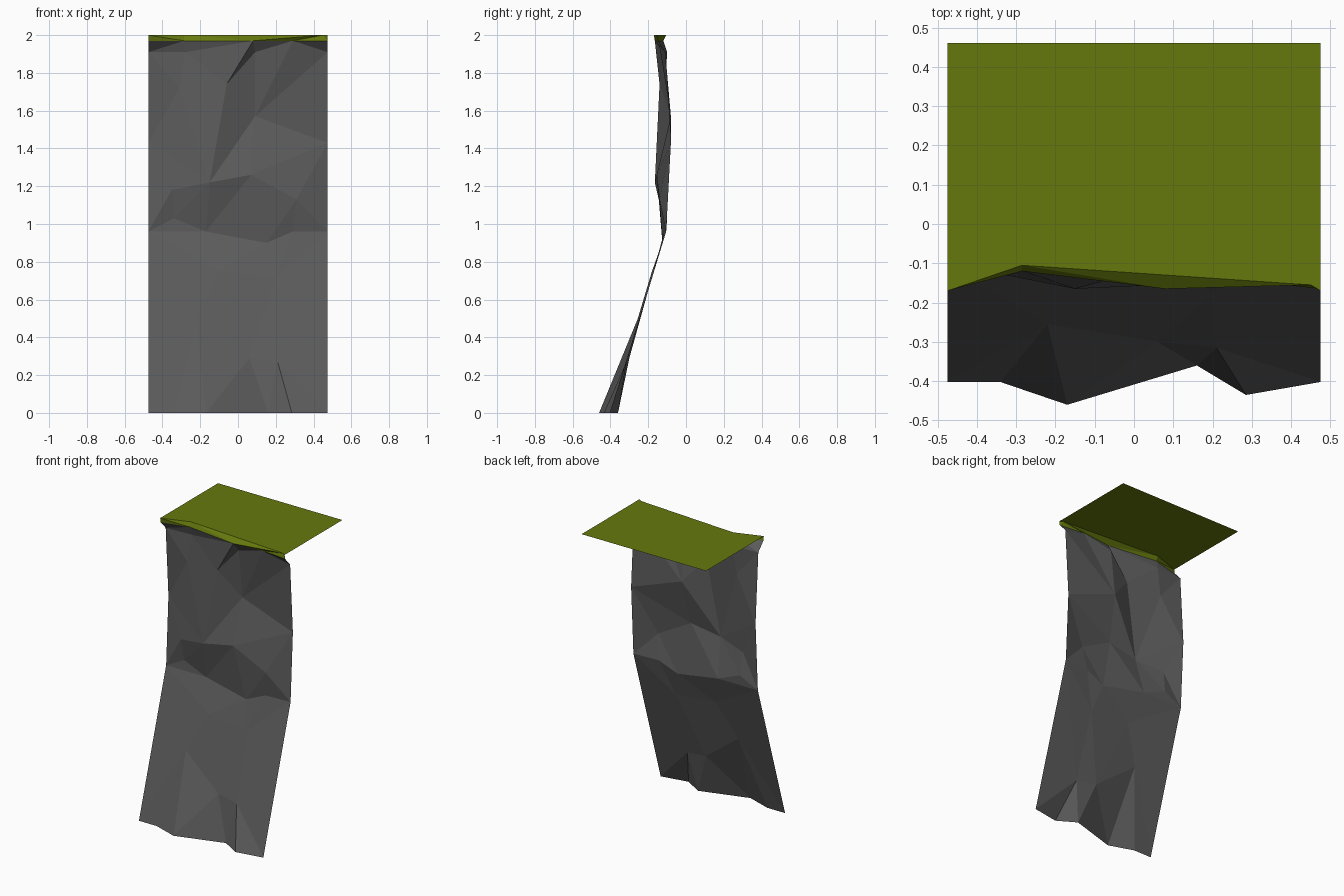
import bpy
from mathutils import Vector
from mathutils.geometry import delaunay_2d_cdt

if "Cube" in bpy.data.objects:
    bpy.data.objects.remove(bpy.data.objects["Cube"])


def material(name, rgb):
    m = bpy.data.materials.new(name)
    m.diffuse_color = (*rgb, 1)
    m.use_nodes = True
    m.node_tree.nodes["Principled BSDF"].inputs["Base Color"].default_value = m.diffuse_color
    return m


def build(name, verts, faces, mat):
    me = bpy.data.meshes.new(name)
    me.from_pydata(verts, [], faces)
    me.materials.append(mat)
    ob = bpy.data.objects.new(name, me)
    bpy.context.collection.objects.link(ob)
    return ob


def sheet(points, edges=()):
    """Triangulate (x, z, depth) points as seen from the front, facing -y."""
    flat = [Vector((x, z)) for x, z, _ in points]
    co, _, tris, orig, _, _ = delaunay_2d_cdt(flat, list(edges), [], 0, 1e-5)
    verts = [(p.x, points[o[0]][2], p.y) for p, o in zip(co, orig)]
    return verts, [tuple(t) for t in tris]


rock = material("grey rock", (0.105, 0.105, 0.105))
grass = material("olive grass", (0.13, 0.19, 0.004))
W = 0.475

# Shared tile-edge profile (z, depth), so both sides match
side = [(1.91, -0.11), (1.43, -0.08), (0.96, -0.105), (0, -0.402)]
# Overhang under the grass, as (x, z, depth)
lip = [(-W, 1.97, -0.165), (-0.285, 1.97, -0.12), (0.08, 1.97, -0.165),
       (0.29, 1.97, -0.145), (W, 1.97, -0.165)]

# Ring of the recessed band below the bulge
ring = [(-0.35, 1.18, -0.125), (-0.15, 1.22, -0.165), (0.07, 1.26, -0.155),
        (0.31, 1.13, -0.14), (0.29, 0.96, -0.115), (0.15, 0.90, -0.125),
        (-0.17, 0.96, -0.105), (-0.34, 1.03, -0.10)]
upper = [(-0.28, 1.91, -0.10), (0.09, 1.91, -0.12), (-0.31, 1.72, -0.11),
         (-0.06, 1.74, -0.14), (0.09, 1.57, -0.08)]
lower = [(-0.22, 0.50, -0.255), (0.06, 0.29, -0.30), (0.21, 0.27, -0.315),
         (-0.10, 0.75, -0.18), (0.20, 0.72, -0.18),
         (-0.34, 0, -0.402), (-0.17, 0, -0.46), (0.16, 0, -0.36), (0.285, 0, -0.435)]

# Rock face
points = ring + upper + lower + lip + [(s * W, z, y) for z, y in side for s in (-1, 1)]
n = len(ring)
crease = [(i, (i + 1) % n) for i in range(n)] + [(n + 3, 1), (n + 3, n + 4), (n + 4, 1)]
build("cliff_face", *sheet(points, crease), rock)

# Grass lip hanging over the rock
rim = [(-W, 2, -0.17), (-0.285, 2, -0.105), (0.45, 2, -0.155), (W, 2, -0.17)]
build("grass_lip", *sheet(rim + lip), grass)

# Flat grass top
outline = [(x, y, z) for x, z, y in rim] + [(W, 0.46, 2), (-W, 0.46, 2)]
build("grass_top", outline, [tuple(range(len(outline)))], grass)
